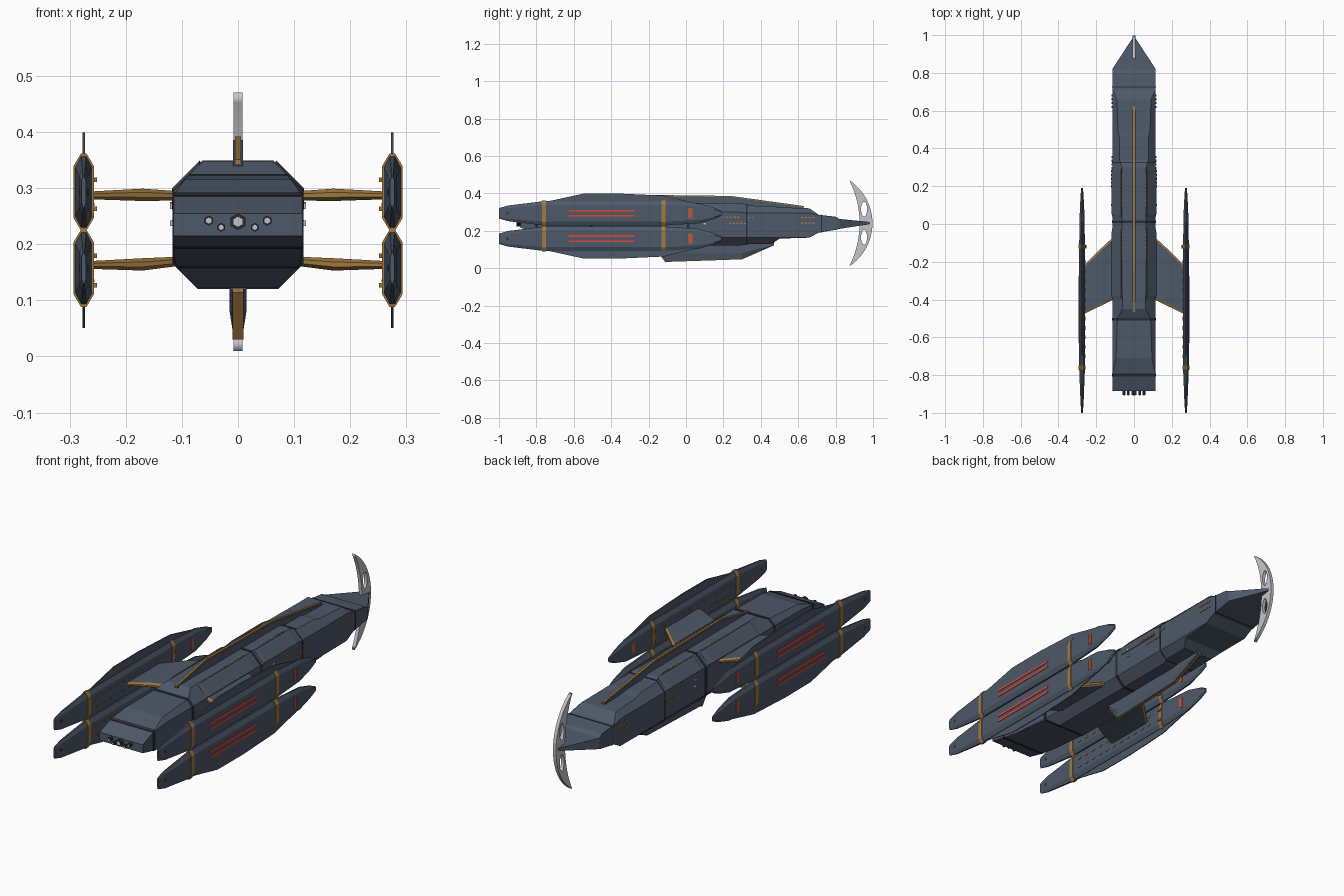
import bpy, bmesh, math
from mathutils import Vector

if "Cube" in bpy.data.objects:
    bpy.data.objects.remove(bpy.data.objects["Cube"])


def material(name, rgb):
    m = bpy.data.materials.new(name)
    m.diffuse_color = (*rgb, 1)
    m.use_nodes = True
    m.node_tree.nodes["Principled BSDF"].inputs["Base Color"].default_value = m.diffuse_color
    return m


SLATE = material("slate_hull", (0.075, 0.1, 0.14))
DARK = material("dark_groove", (0.022, 0.027, 0.036))
TAN = material("bronze_trim", (0.36, 0.19, 0.05))
RED = material("red_light", (0.75, 0.06, 0.035))
GREY = material("pale_steel", (0.55, 0.56, 0.58))


def finish(name, bm, mats):
    bmesh.ops.recalc_face_normals(bm, faces=bm.faces)
    me = bpy.data.meshes.new(name)
    bm.to_mesh(me)
    bm.free()
    for m in mats:
        me.materials.append(m)
    ob = bpy.data.objects.new(name, me)
    bpy.context.collection.objects.link(ob)
    return ob


def loft(name, rings, mats, second=()):
    """Skin rings of points; ring segments listed in second get material 1."""
    bm = bmesh.new()
    vs = [[bm.verts.new(p) for p in r] for r in rings]
    n = len(rings[0])
    for a, b in zip(vs, vs[1:]):
        for i in range(n):
            j = (i + 1) % n
            f = bm.faces.new((a[i], a[j], b[j], b[i]))
            f.material_index = 1 if i in second else 0
    bm.faces.new(vs[0])
    bm.faces.new(vs[-1])
    return finish(name, bm, mats)


def boxes(name, items, mat):
    """One object from many boxes given as (centre, size)."""
    bm = bmesh.new()
    for c, s in items:
        r = bmesh.ops.create_cube(bm, size=1)["verts"]
        for v in r:
            v.co = Vector((v.co[k] * s[k] + c[k] for k in range(3)))
    return finish(name, bm, [mat])


def section(y, top, bot, g=0.0, w=0.115):
    """Octagon slice of the hull, cut off at the given top and bottom."""
    st, sb = min(0.295, top - 0.001), max(0.165, bot + 0.001)
    ft, fb = w - (top - st), w - (sb - bot)
    half = [(fb, bot - g), (w + g, sb), (w + g, st), (ft, top + g)]
    return [(x, y, z) for x, z in half] + [(-x, y, z) for x, z in reversed(half)]


# main hull
PROFILE = [(-.885, .255, .215), (-.80, .288, .195), (-.71, .315, .18), (-.5, .322, .16),
           (-.45, .348, .122), (.30, .346, .122), (.34, .334, .13), (.46, .332, .13),
           (.50, .325, .158), (.66, .32, .163), (.71, .285, .19), (.80, .275, .205),
           (.82, .263, .21)]
loft("hull", [section(*p) for p in PROFILE], [SLATE])

# tail wedge
loft("tail_wedge", [[(-w, y, b), (w, y, b), (w, y, t), (-w, y, t)]
                    for y, w, t, b in ((.82, .115, .263, .21), (.99, .004, .246, .236))], [SLATE])


def level(y):
    for (a, t0, b0), (b, t1, b1) in zip(PROFILE, PROFILE[1:]):
        if a <= y <= b:
            k = (y - a) / (b - a)
            return t0 + k * (t1 - t0), b0 + k * (b1 - b0)


# dark seams round the hull
for k, (y, h) in enumerate(((-.80, .008), (-.505, .007), (.012, .007), (.325, .003), (.725, .002))):
    loft(f"hull_seam_{k}", [section(q, *level(q), 0.002) for q in (y - h, y + h)], [DARK])


def bar(name, pts, rx, rz, mat=TAN):
    """Thin trim strip running along a path."""
    for k, (a, b) in enumerate(zip(pts, pts[1:])):
        rings = [[(p[0] + sx * rx, p[1], p[2] + sz * rz) for sx, sz in
                  ((-1, -1), (1, -1), (1, 1), (-1, 1))] for p in (a, b)]
        loft(f"{name}_{k}", rings, [mat])


def plate(name, outline, x, h, mat=SLATE):
    loft(name, [[(x + s * h, y, z) for y, z in outline] for s in (-1, 1)], [mat])


# dorsal and ventral fins with trim
dorsal = [(-.47, .345), (-.25, .386), (.24, .380), (.63, .326)]
plate("dorsal_fin", dorsal + [(.6, .30), (-.45, .30)], 0, .009)
bar("dorsal_trim", [(0, y, z + .002) for y, z in dorsal], .005, .004)
ventral = [(-.17, .12), (-.11, .036), (.30, .05), (.47, .125)]
loft("ventral_fin", [[(-.008, y, z), (.008, y, z), (.015, y, max(z, .08)), (.012, y, .15),
                      (-.012, y, .15), (-.015, y, max(z, .08))] for y, z in ventral], [SLATE])
bar("ventral_trim", [(0, y, z - .002) for y, z in ventral[:2]], .010, .004)
bar("ventral_keel_trim", [(0, y, z - .001) for y, z in ventral[1:]], .004, .002)

# crescent blade on the tail, with two oval holes
cu = bpy.data.curves.new("tail_blade", "CURVE")
cu.dimensions, cu.fill_mode, cu.extrude = "2D", "BOTH", .008


def arc(sag, n=24):
    r = (.23 ** 2 + sag ** 2) / (2 * sag)
    a = math.asin(.23 / r)
    return [(.873 + sag - r + r * math.cos(t), .24 + r * math.sin(t))
            for t in [-a + 2 * a * i / n for i in range(n + 1)]]


def oval(z):
    return [(.952 + .016 * math.cos(t), z + .04 * math.sin(t))
            for t in [2 * math.pi * i / 20 for i in range(20)]]


for pts in (arc(.124) + arc(.055)[::-1][1:-1], oval(.315), oval(.165)):
    sp = cu.splines.new("POLY")
    sp.points.add(len(pts) - 1)
    for p, (y, z) in zip(sp.points, pts):
        p.co = (y, z, 0, 1)
    sp.use_cyclic_u = True
blade = bpy.data.objects.new("tail_blade", cu)
blade.rotation_euler = (math.pi / 2, 0, math.pi / 2)
bpy.context.collection.objects.link(blade)
cu.materials.append(GREY)
bpy.context.view_layer.objects.active = blade
blade.select_set(True)
bpy.ops.object.convert(target="MESH")

# bow guns
for k, (x, z, r) in enumerate(((0, .24, .015), (-.052, .242, .009), (.052, .242, .009),
                               (-.03, .23, .008), (.03, .23, .008))):
    for part, q, y0, m in (("barrel", r, -.905, DARK), ("muzzle", r * .6, -.907, GREY)):
        loft(f"gun_{part}_{k}", [[(x + q * math.sin(i * math.pi / 3), y, z + q * math.cos(i * math.pi / 3))
                                  for i in range(6)] for y in (-.88, y0)], [m])


def hexagon(y, x, z, w, h, tip):
    return [(x - w, y, z - h * .68), (x - tip, y, z - h), (x + tip, y, z - h), (x + w, y, z - h * .68),
            (x + w, y, z + h * .68), (x + tip, y, z + h), (x - tip, y, z + h), (x - w, y, z + h * .68)]


POD = [(-1, .004, .028), (-.95, .008, .042), (-.76, .0155, .065), (-.12, .0155, .065),
       (.07, .012, .053), (.15, .008, .03), (.19, .005, .012)]

for side, s in (("right", 1), ("left", -1)):
    # raised shoulder panels
    for k, (y0, y1) in enumerate(((.03, .31), (-.40, -.01))):
        sec = [(.068, .349), (.118, .299), (.118, .262), (.10, .262), (.06, .33)]
        low = [(.07, .343), (.113, .297), (.113, .27), (.10, .27), (.06, .33)]
        loft(f"{side}_shoulder_{k}", [[(s * x, y, z) for x, z in c] for y, c in
             ((y0, low), (y0 + .02, sec), (y1 - .03, sec), (y1, low))], [SLATE])
    # lit windows
    win = [((s * .116, y0 + .02 * i, z), (.004, .012, .006))
           for y0, z, n in ((.235, .24, 5), (.335, .27, 2), (.62, .27, 4), (.62, .24, 4)) for i in range(n)]
    win += [((s * .119, .2 + .02 * i, .272), (.004, .012, .006)) for i in range(5)]
    win += [((s * .061, y0 + .02 * i, .347), (.006, .012, .004)) for y0, n in ((.1, 9), (-.18, 8)) for i in range(n)]
    boxes(f"{side}_windows", win, TAN)
    boxes(f"{side}_knobs", [((s * .117, y, z), (.008, .012, .01)) for y in (-.3, .1) for z in (.237, .268)], GREY)

    for tier, u in (("upper", 1), ("lower", -1)):
        tag, zc, X = f"{side}_{tier}", .225 + u * .068, s * .275
        # wing with bronze edges
        rings = []
        for x, y0, y1, z, t in ((.10, -.395, -.06, .228 + u * .058, .008), (.17, -.43, -.125, .226 + u * .062, .011),
                                (.262, -.475, -.215, .225 + u * .062, .007)):
            rings.append([(s * x, y, z + d) for y, d in
                          ((y0, -t * .4), (y0 + .012, -t), (y1 - .012, -t), (y1, -t * .4),
                           (y1, t * .4), (y1 - .012, t), (y0 + .012, t), (y0, t * .4))])
        loft(f"{tag}_wing", rings, [SLATE, TAN], {0, 2, 3, 4, 6, 7})
        # pod body, bands and blade fin
        loft(f"{tag}_pod", [hexagon(y, X, zc, w, h, w * .3) for y, w, h in POD], [SLATE])
        for k, y in enumerate((-.76, -.12)):
            loft(f"{tag}_pod_band_{k}", [hexagon(q, X, zc, .018, .0685, .005) for q in (y - .011, y + .011)], [TAN])
        plate(f"{tag}_pod_fin", [(y, zc + u * d) for y, d in
              ((-.78, .055), (-.55, .105), (-.36, .106), (-.12, .095), (.07, .05))], X, .0022)
        # outer red stripes and tail marker
        red = [((X + s * .016, -.452, zc + d), (.004, .355, .010)) for d in (.014, -.013)]
        boxes(f"{tag}_red_stripes", red, RED)
        boxes(f"{tag}_marker", [((X, .025, zc), (.0285, .013, .05))], RED)
        boxes(f"{tag}_marker_trim", [((X, .025 + d, zc), (.0285, .003, .056)) for d in (-.009, .009)], TAN)
        # inner lamps
        lamps = [((X - s * .017, -.7 + .05 * i, zc + d), (.004, .02, .005)) for i in range(11) for d in (.022, -.022)]
        lamps += [((X - s * .019, -.12, zc + d), (.01, .02, .008)) for d in (.022, -.03)]
        boxes(f"{tag}_inner_lamps", lamps, TAN)
        # tip lights
        boxes(f"{tag}_tip_port", [((X, -.955, zc), (.0175, .012, .012))], DARK)
